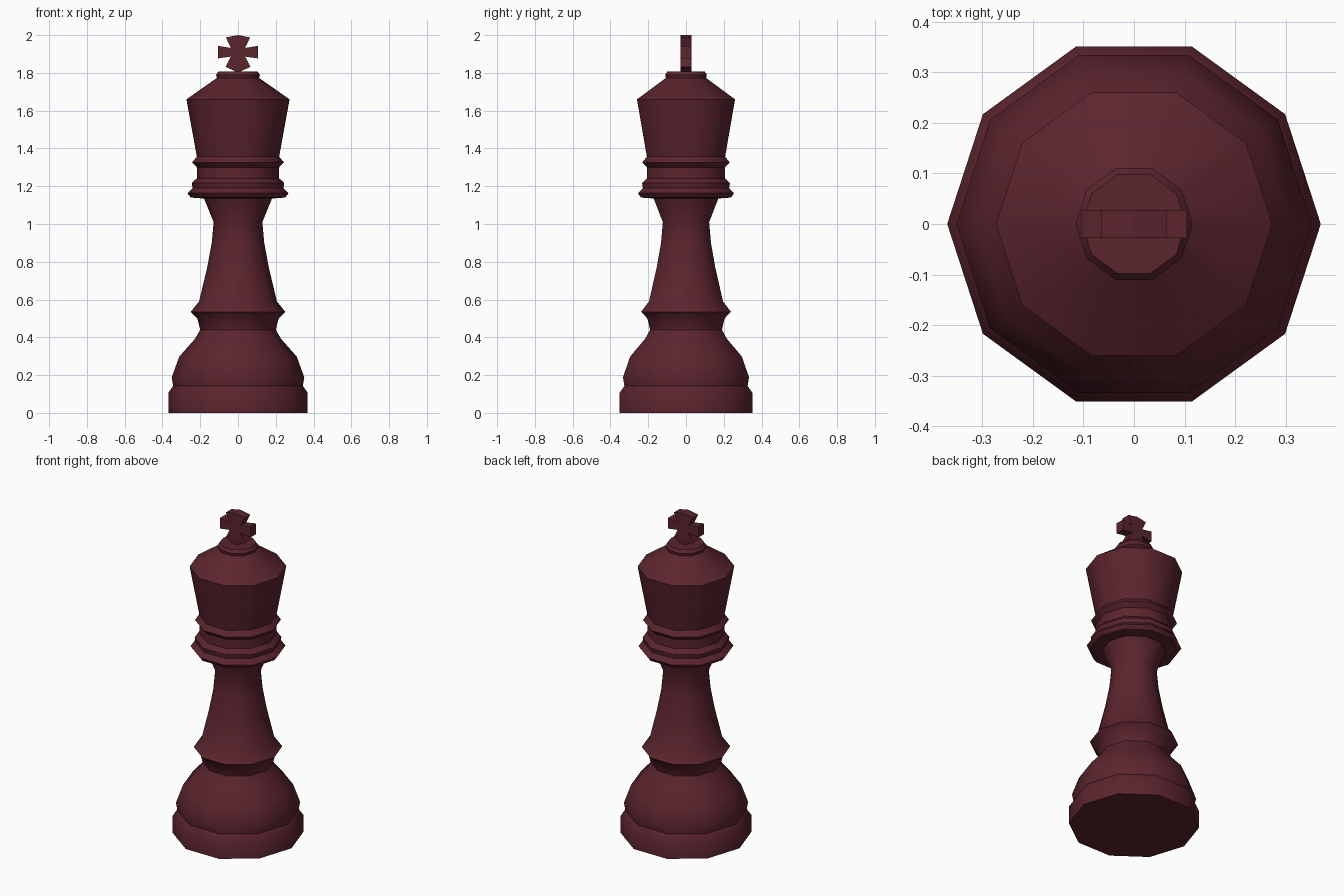
import bpy, bmesh
from math import radians, tau
from mathutils import Vector

if "Cube" in bpy.data.objects:
    bpy.data.objects.remove(bpy.data.objects["Cube"])

SIDES = 10
mat = bpy.data.materials.new("dark_red")
mat.diffuse_color = (0.105, 0.018, 0.027, 1)
mat.use_nodes = True
mat.node_tree.nodes["Principled BSDF"].inputs["Base Color"].default_value = mat.diffuse_color


def finish(name, bm, smooth_angle=None):
    bmesh.ops.remove_doubles(bm, verts=bm.verts, dist=1e-5)
    bmesh.ops.recalc_face_normals(bm, faces=bm.faces)
    mesh = bpy.data.meshes.new(name)
    bm.to_mesh(mesh)
    bm.free()
    mesh.materials.append(mat)
    obj = bpy.data.objects.new(name, mesh)
    bpy.context.collection.objects.link(obj)
    if smooth_angle:
        bpy.ops.object.select_all(action='DESELECT')
        bpy.context.view_layer.objects.active = obj
        obj.select_set(True)
        bpy.ops.object.shade_smooth_by_angle(angle=radians(smooth_angle))
    return obj


def lathe(bm, profile):
    """Turn (radius, z) points around the z axis with a low side count."""
    verts = [bm.verts.new((r, 0, z)) for r, z in profile]
    edges = [bm.edges.new(pair) for pair in zip(verts, verts[1:])]
    bmesh.ops.spin(bm, geom=verts + edges, cent=(0, 0, 0), axis=(0, 0, 1),
                   angle=tau, steps=SIDES, use_merge=True)


# Turned body, with its sections listed from the foot to the crown
foot = [(0, 0), (.369, 0), (.369, .107), (.343, .143)]
bell = [(.351, .188), (.311, .298), (.227, .393), (.2, .44)]
ring = [(.215, .5), (.25, .535), (.206, .59)]
stem = [(.163, .77), (.139, .9), (.129, 1.01), (.18, 1.135)]
collar = [(.25, 1.14), (.268, 1.163), (.24, 1.19), (.245, 1.217), (.218, 1.242),
          (.218, 1.3), (.243, 1.326), (.218, 1.357)]
head = [(.273, 1.66), (.112, 1.773)]
button = [(.116, 1.79), (.103, 1.808), (0, 1.808)]
bm = bmesh.new()
lathe(bm, foot + bell + ring + stem + collar + head + button)
finish("turned_body", bm, 40)

# Flared cross on top: right half outline mirrored, then extruded in depth
half = [(0, 1.802), (.066, 1.832), (.038, 1.886), (.105, 1.877),
        (.105, 1.943), (.038, 1.932), (.064, 1.988), (0, 2.0)]
outline = half + [(-x, z) for x, z in half[-2:0:-1]]
depth = .028
bm = bmesh.new()
face = bm.faces.new([bm.verts.new((x, -depth, z)) for x, z in outline])
ext = bmesh.ops.extrude_face_region(bm, geom=[face], use_keep_orig=True)
moved = [v for v in ext["geom"] if isinstance(v, bmesh.types.BMVert)]
bmesh.ops.translate(bm, verts=moved, vec=Vector((0, 2 * depth, 0)))
finish("top_cross", bm)
